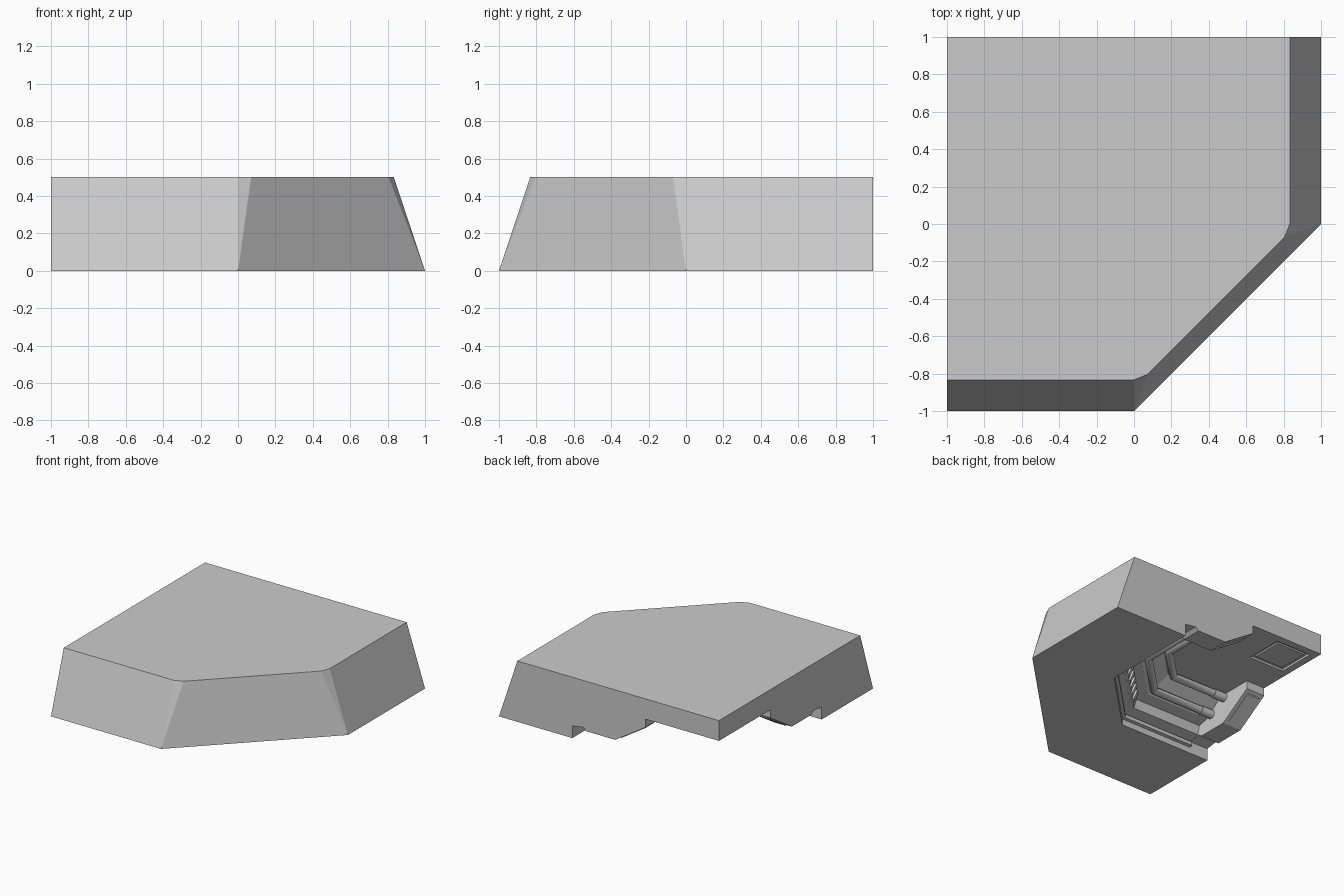
import bpy, bmesh, math
from mathutils import Vector

if "Cube" in bpy.data.objects:
    bpy.data.objects.remove(bpy.data.objects["Cube"])

T = 1 / 3
# Line of the room's outer wall: back opening, chamfer, left opening
CORNERS = [(T, 1 / 6), (-1 / 6, -T)]


def wall_path(end):
    return [(T, end)] + CORNERS + [(-end, -T)]


def make_object(name, bm, smooth=False):
    bmesh.ops.recalc_face_normals(bm, faces=bm.faces)
    mesh = bpy.data.meshes.new(name)
    bm.to_mesh(mesh)
    bm.free()
    ob = bpy.data.objects.new(name, mesh)
    bpy.context.collection.objects.link(ob)
    if smooth:
        bpy.context.view_layer.objects.active = ob
        ob.select_set(True)
        bpy.ops.object.shade_smooth_by_angle(angle=math.radians(40))
        ob.select_set(False)
    return ob


def sweep(name, path, profile, smooth=False):
    """Sweep a closed (inward distance, z) profile along a mitred path."""
    pts = [Vector(p) for p in path]
    norms = []
    for a, b in zip(pts, pts[1:]):
        t = (b - a).normalized()
        norms.append(Vector((t.y, -t.x)))
    bm = bmesh.new()
    rings = []
    for i, p in enumerate(pts):
        n0, n1 = norms[max(i - 1, 0)], norms[min(i, len(norms) - 1)]
        m = (n0 + n1) / (1 + n0.dot(n1))
        rings.append([bm.verts.new((*(p + m * d), z)) for d, z in profile])
    n = len(profile)
    for r, s in zip(rings, rings[1:]):
        for k in range(n):
            bm.faces.new((r[k], r[(k + 1) % n], s[(k + 1) % n], s[k]))
    bm.faces.new(rings[0])
    bm.faces.new(rings[-1][::-1])
    return make_object(name, bm, smooth)


def box(name, lo, hi):
    bm = bmesh.new()
    bmesh.ops.create_cube(bm, size=1)
    for v in bm.verts:
        v.co = [(l + h) / 2 + c * (h - l) for l, h, c in zip(lo, hi, v.co)]
    return make_object(name, bm)


def cut(target, cutter):
    mod = target.modifiers.new("cut", 'BOOLEAN')
    mod.operation = 'DIFFERENCE'
    mod.solver = 'EXACT'
    mod.object = cutter
    bpy.context.view_layer.objects.active = target
    bpy.ops.object.modifier_apply(modifier=mod.name)
    bpy.data.objects.remove(cutter)


# Outer block with sloping sides
bm = bmesh.new()
base = [(-1, 1), (-1, -1), (0, -1), (1, 0), (1, 1)]
top = [(-1, 1), (-1, -.833), (0, -.833), (.07, -.805), (.805, -.07), (.833, 0), (.833, 1)]
for ring, z in ((base, 0), (top, .5)):
    for x, y in ring:
        bm.verts.new((x, y, z))
bmesh.ops.convex_hull(bm, input=bm.verts)
bmesh.ops.dissolve_limit(bm, angle_limit=.01, verts=bm.verts, edges=bm.edges)
shell = make_object("outer_block", bm)

# Hollow: swept wall between the openings, then the open corner
wall = [(0, -.1), (0, .1), (.09, .12), (.11, .19), (.2, .21), (.36, T), (.7, T), (.7, -.1)]
cut(shell, sweep("wall_cutter", wall_path(.83), wall))
cut(shell, box("corner_cutter", (-1.2, T, -.1), (-T, 1.2, T)))

# Shallower door frames at the two openings
frame = [(0, -.1), (0, .1), (.1, .115), (.13, .09), (.39, .09), (.667, .267),
         (.667, T), (.72, T), (.72, -.1)]
cut(shell, sweep("back_cutter", [(T, 1.2), (T, .82)], frame))
cut(shell, sweep("left_cutter", [(-.82, -T), (-1.2, -T)], frame))

# Recessed square floor panel with a raised plate
cut(shell, box("panel_cutter", (-.94, .62, .3), (-.62, .94, .35)))
box("floor_plate", (-.91, .65, .338), (-.65, .91, .352))

# Raised pads on the frame slopes
pad = [(.42, .112), (.42, .1), (.64, .24), (.64, .253)]
sweep("back_frame_pad", [(T, .97), (T, .86)], pad)
sweep("left_frame_pad", [(-.86, -T), (-.97, -T)], pad)


# Two pipes following the wall, with collars at the ends
def circle(d, z, r):
    return [(d + r * math.cos(a * math.pi / 6), z + r * math.sin(a * math.pi / 6))
            for a in range(12)]


for i, (d, z) in enumerate(((.25, .225), (.40, .305))):
    sweep(f"pipe_{i}", wall_path(.83), circle(d, z, .03), True)
    for side, line in (("back", [(T, .83), (T, .72)]), ("left", [(-.72, -T), (-.83, -T)])):
        sweep(f"pipe_collar_{side}_{i}", line, circle(d, z, .036), True)

# Lip rail along the wall and ribs on the chamfer wall
sweep("wall_rail", wall_path(.83), [(0, .05), (.025, .055), (.025, .085), (0, .09)])
for i in range(5):
    s = .08 + .11 * (i - 2) / 1.6
    c = Vector((s, s - 1 / 6))
    e = Vector((.018, .018))
    sweep(f"wall_rib_{i}", [c + e, c - e],
          [(.05, .112), (.1, .115), (.13, .19), (.1, .2)])
